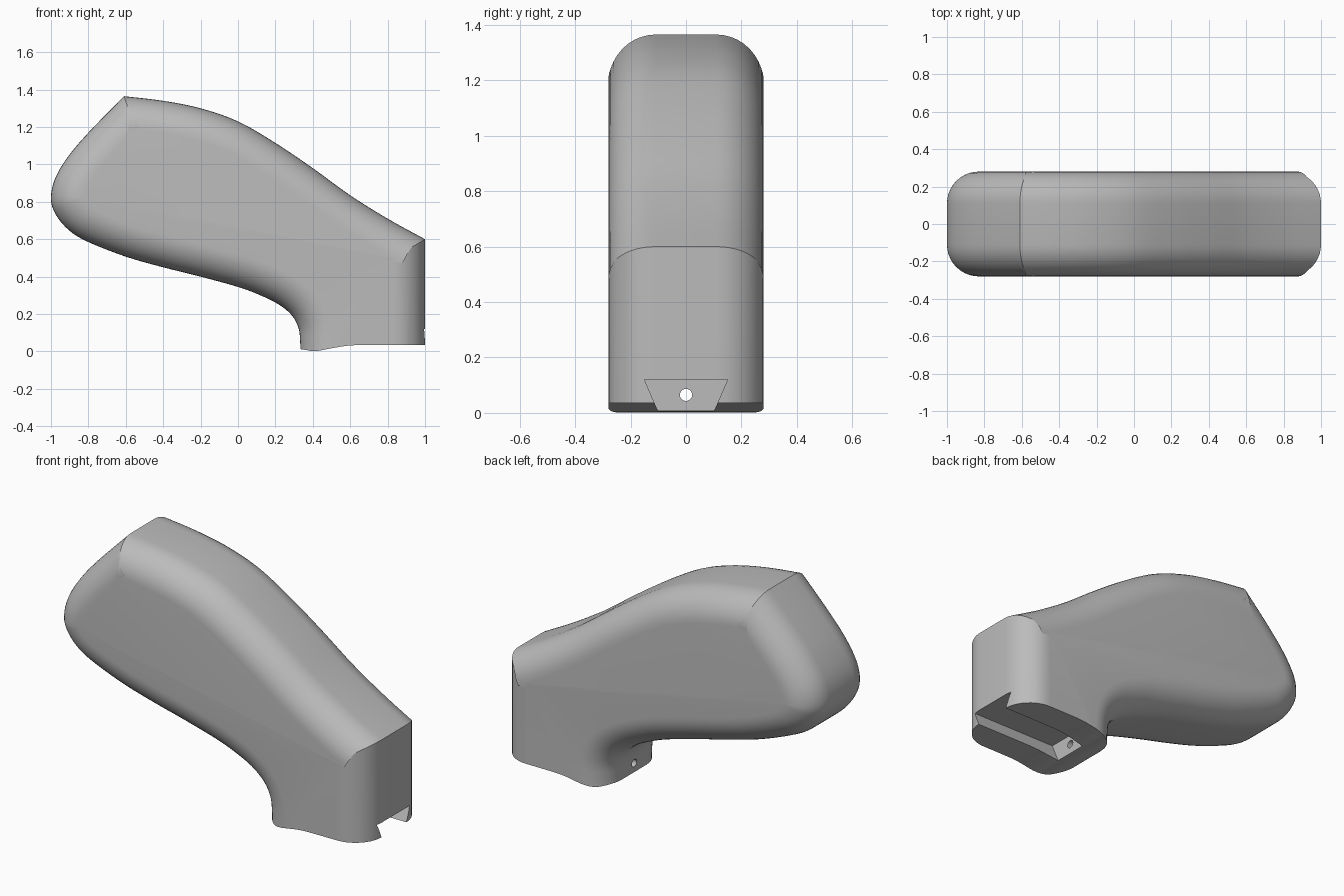
import bpy, bmesh, math
from mathutils import Vector

cube = bpy.data.objects.get("Cube")
if cube:
    bpy.data.objects.remove(cube, do_unlink=True)

HALF = 0.28     # half width of the grip
ROUND = 0.17    # edge rounding radius

grey = bpy.data.materials.new("plain grey")
grey.use_nodes = True
colour = (0.5, 0.5, 0.5, 1)
grey.diffuse_color = colour
grey.node_tree.nodes["Principled BSDF"].inputs["Base Color"].default_value = colour


def spline(points, steps=5):
    """Smooth curve through the points."""
    p = [Vector(q) for q in points]
    p = [2 * p[0] - p[1]] + p + [2 * p[-1] - p[-2]]
    out = []
    for a, b, c, d in zip(p, p[1:], p[2:], p[3:]):
        for i in range(steps):
            t = i / steps
            out.append(0.5 * (2 * b + (c - a) * t + (2 * a - 5 * b + 4 * c - d) * t**2
                              + (3 * b - a - 3 * c + d) * t**3))
    return out + [p[-2]]


def inset(outline, amount):
    """Move every point inward with mitred corners."""
    out = []
    for i, p in enumerate(outline):
        u = (p - outline[i - 1]).normalized()
        v = (outline[(i + 1) % len(outline)] - p).normalized()
        n, m = Vector((-u.y, u.x)), Vector((-v.y, v.x))
        out.append(p + (n + m) * amount / (1 + n.dot(m)))
    return out


def loft(name, rings):
    """Join matching closed rings and cap both ends."""
    bm = bmesh.new()
    loops = [[bm.verts.new(co) for co in ring] for ring in rings]
    for a, b in zip(loops, loops[1:]):
        for i in range(len(a)):
            bm.faces.new((a[i - 1], a[i], b[i], b[i - 1]))
    bm.faces.new(loops[0])
    bm.faces.new(loops[-1])
    bmesh.ops.recalc_face_normals(bm, faces=bm.faces)
    mesh = bpy.data.meshes.new(name)
    bm.to_mesh(mesh)
    bm.free()
    mesh.materials.append(grey)
    obj = bpy.data.objects.new(name, mesh)
    bpy.context.collection.objects.link(obj)
    return obj


# Side outline: top edge, rounded butt, underside and neck
top = spline([(1, 0.6), (0.8, 0.71), (0.6, 0.835), (0.4, 0.98), (0.2, 1.115),
              (0, 1.23), (-0.2, 1.3), (-0.4, 1.34), (-0.61, 1.365)])
under = spline([(-0.61, 1.365), (-0.8, 1.17), (-0.91, 1.04), (-0.98, 0.92), (-1, 0.81),
                (-0.97, 0.725), (-0.9, 0.645), (-0.8, 0.585), (-0.6, 0.507), (-0.4, 0.45),
                (-0.2, 0.4), (0, 0.345), (0.12, 0.3), (0.22, 0.25), (0.29, 0.19),
                (0.325, 0.12), (0.333, 0.04)])
outline = [Vector((1, -0.4))] + top + under[1:] + [Vector((0.333, -0.4))]

# Grip body with rounded sides
angles = [math.radians(a) for a in range(0, 91, 9)]
layers = [(HALF - ROUND + ROUND * math.sin(a), ROUND * (1 - math.cos(a))) for a in angles]
layers = [(-y, d) for y, d in reversed(layers)] + layers
grip = loft("grip_body", [[(p.x, y, p.y) for p in inset(outline, d)] for y, d in layers])

# Cutter for the wavy base
base = spline([(0.2, 0.02), (0.335, 0.012), (0.41, 0.002), (0.5, 0.017), (0.6, 0.032),
               (0.75, 0.035), (1.2, 0.035)])
base += [Vector((1.2, -0.7)), Vector((0.2, -0.7))]
base_cutter = loft("base_cutter", [[(p.x, y, p.y) for p in base] for y in (-0.5, 0.5)])

# Cutter for the dovetail slot
dovetail = [(-0.15, 0.12), (0.15, 0.12), (0.09, -0.02), (-0.09, -0.02)]
slot_cutter = loft("slot_cutter", [[(x, y, z) for y, z in dovetail] for x in (0.45, 1.2)])

# Cutter for the screw hole
circle = [math.tau * i / 20 for i in range(20)]
hole_cutter = loft("hole_cutter", [[(x, 0.022 * math.cos(a), 0.065 + 0.022 * math.sin(a))
                                    for a in circle] for x in (0.2, 0.6)])

bpy.ops.object.select_all(action="DESELECT")
bpy.context.view_layer.objects.active = grip
grip.select_set(True)
for cutter in (base_cutter, slot_cutter, hole_cutter):
    cutter.hide_render = True
    cut = grip.modifiers.new(cutter.name, "BOOLEAN")
    cut.operation, cut.solver, cut.object = "DIFFERENCE", "EXACT", cutter
    bpy.ops.object.modifier_apply(modifier=cut.name)
    bpy.data.objects.remove(cutter, do_unlink=True)
bpy.ops.object.shade_smooth_by_angle(angle=math.radians(30))
